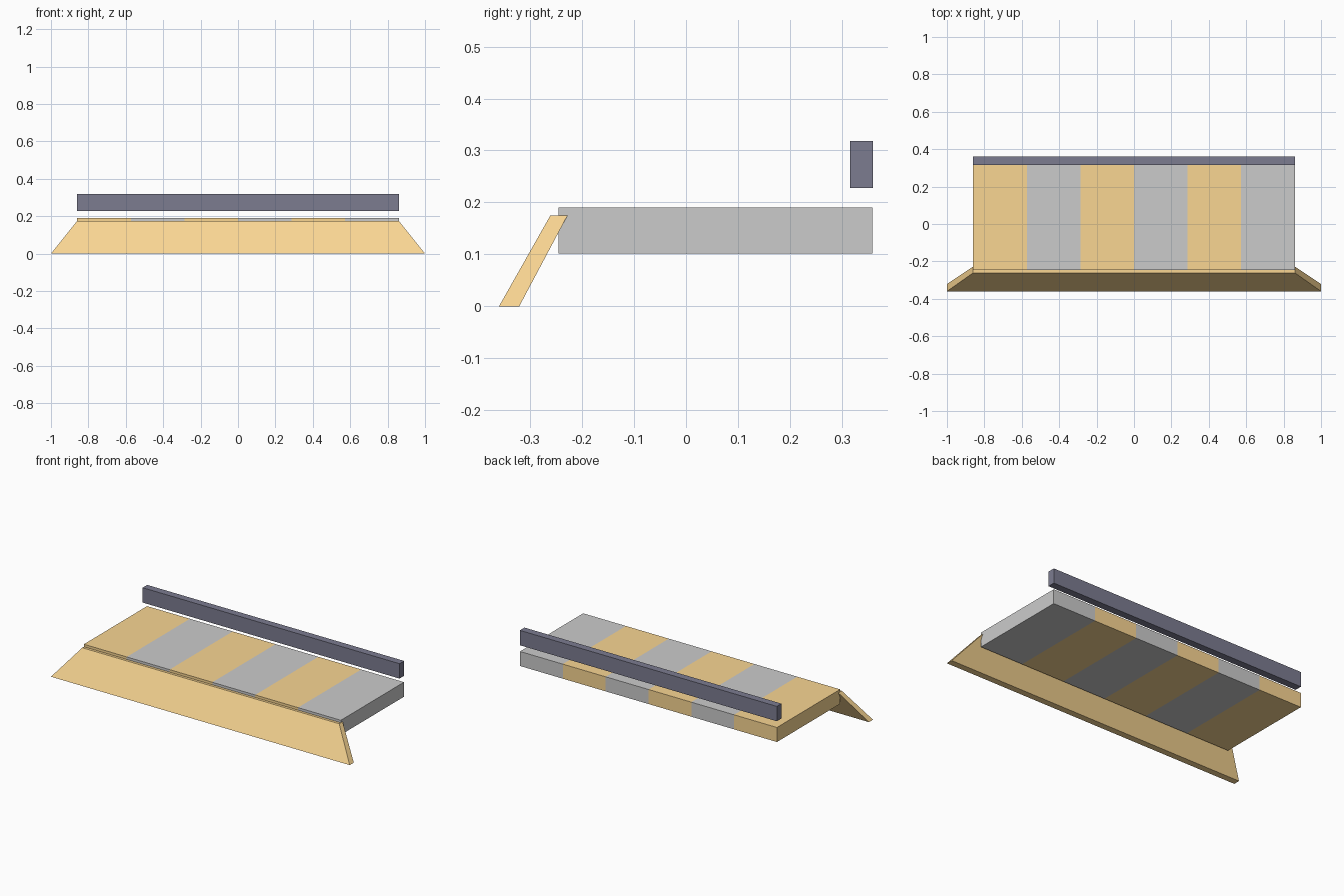
import bpy, bmesh

if "Cube" in bpy.data.objects:
    bpy.data.objects.remove(bpy.data.objects["Cube"])

def material(name, rgb):
    m = bpy.data.materials.new(name)
    m.diffuse_color = (*rgb, 1)
    m.use_nodes = True
    m.node_tree.nodes["Principled BSDF"].inputs["Base Color"].default_value = m.diffuse_color
    return m

ORANGE = material("orange", (0.95, 0.67, 0.29))
GREY = material("grey", (0.8, 0.8, 0.8))
NAVY = material("navy", (0.2, 0.2, 0.28))

def loft(name, profile, stations, mats):
    """Sweep a (y, z) profile along x; stations(i, z) gives x of each ring."""
    bm = bmesh.new()
    n = len(profile)
    rings = [[bm.verts.new((fx(z), y, z)) for y, z in profile] for fx in stations]
    for i, (a, b) in enumerate(zip(rings, rings[1:])):
        for k in range(n):
            f = bm.faces.new((a[k], a[(k + 1) % n], b[(k + 1) % n], b[k]))
            f.material_index = i % len(mats)
    bm.faces.new(rings[0]).material_index = 0
    bm.faces.new(rings[-1]).material_index = (len(rings) - 2) % len(mats)
    bmesh.ops.recalc_face_normals(bm, faces=bm.faces)
    me = bpy.data.meshes.new(name)
    bm.to_mesh(me)
    bm.free()
    for m in mats:
        me.materials.append(m)
    ob = bpy.data.objects.new(name, me)
    bpy.context.collection.objects.link(ob)
    return ob

def rect(y0, y1, z0, z1):
    return [(y0, z0), (y1, z0), (y1, z1), (y0, z1)]

HALF = 0.86

# Striped deck: six bands alternating orange and grey
bands = [lambda z, i=i: -HALF + i * HALF / 3 for i in range(7)]
loft("striped_deck", rect(-0.245, 0.359, 0.102, 0.19), bands, [ORANGE, GREY])

# Sloping front board, flared wider at the ground
H = 0.175
flare = [lambda z, s=s: s * (1 - (1 - HALF) * z / H) for s in (-1, 1)]
loft("front_board", [(-0.36, 0), (-0.321, 0), (-0.228, H), (-0.261, H)], flare, [ORANGE])

# Dark rail floating above the back edge
ends = [lambda z, s=s: s * HALF for s in (-1, 1)]
loft("back_rail", rect(0.316, 0.36, 0.228, 0.318), ends, [NAVY])
